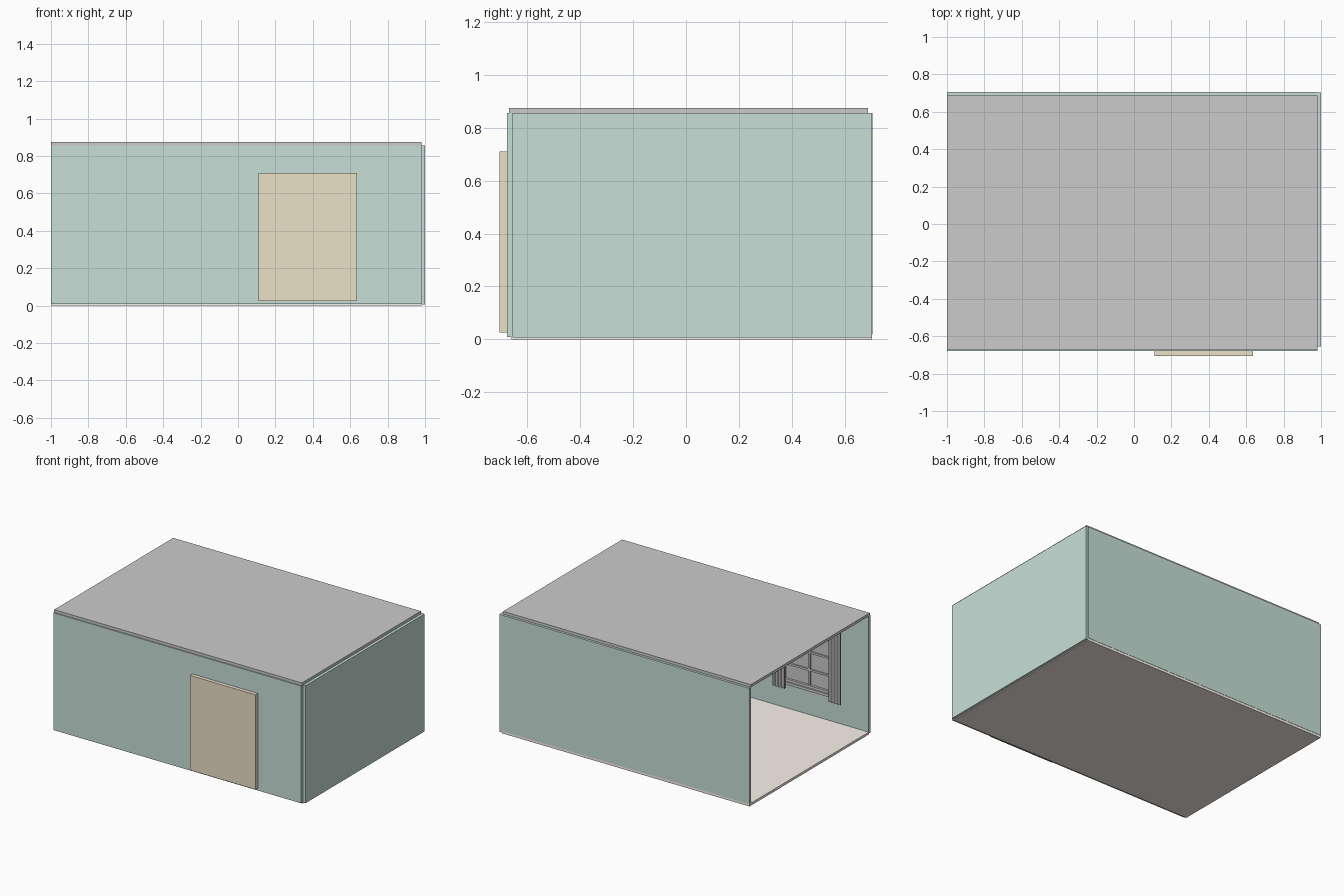
import bpy, bmesh, math

if "Cube" in bpy.data.objects:
    bpy.data.objects.remove(bpy.data.objects["Cube"])


def material(name, rgb):
    m = bpy.data.materials.new(name)
    m.diffuse_color = (*rgb, 1)
    m.use_nodes = True
    m.node_tree.nodes["Principled BSDF"].inputs["Base Color"].default_value = m.diffuse_color
    return m


GREEN = material("wall green", (0.58, 0.74, 0.68))
TAN = material("door tan", (0.84, 0.75, 0.58))
CREAM = material("floor cream", (0.96, 0.90, 0.83))


def add_mesh(name, bm, mat=None):
    bmesh.ops.recalc_face_normals(bm, faces=bm.faces)
    me = bpy.data.meshes.new(name)
    bm.to_mesh(me)
    bm.free()
    ob = bpy.data.objects.new(name, me)
    bpy.context.collection.objects.link(ob)
    if mat:
        me.materials.append(mat)
    return ob


def box(name, x, y, z, mat=None):
    bm = bmesh.new()
    bmesh.ops.create_cube(bm, size=1)
    for v in bm.verts:
        for i, (a, b) in enumerate((x, y, z)):
            v.co[i] = a if v.co[i] < 0 else b
    return add_mesh(name, bm, mat)


# Room shell, open at the left end
box("floor", (-1, 0.98), (-0.66, 0.703), (0, 0.018), CREAM)
box("front_wall", (-1, 0.98), (-0.678, -0.657), (0.008, 0.855), GREEN)
box("back_wall", (-1, 0.98), (0.685, 0.705), (0.018, 0.855), GREEN)
box("right_wall", (0.98, 1), (-0.656, 0.703), (0.006, 0.855), GREEN)
box("ceiling", (-1, 0.98), (-0.67, 0.688), (0.855, 0.875))

# Door slab on the outside of the front wall
box("door", (0.11, 0.635), (-0.705, -0.678), (0.025, 0.71), TAN)

# Window on the inside of the front wall
CX, HALF, Z0, Z1, WALL = -0.535, 0.22, 0.21, 0.735, -0.657
box("window_glass", (CX - HALF, CX + HALF), (WALL, WALL + 0.006), (Z0, Z1))
for side, s in (("left", -1), ("right", 1)):
    a, b = sorted((CX + s * HALF, CX + s * (HALF - 0.03)))
    box("window_stile_" + side, (a, b), (WALL, WALL + 0.022), (Z0, Z1))
box("window_bottom_rail", (CX - HALF, CX + HALF), (WALL, WALL + 0.022), (Z0, Z0 + 0.03))
box("window_top_rail", (CX - HALF, CX + HALF), (WALL, WALL + 0.022), (Z1 - 0.03, Z1))
box("window_sill", (CX - HALF - 0.01, CX + HALF + 0.01), (WALL, WALL + 0.03), (Z0 - 0.008, Z0 + 0.012))
box("window_mullion", (CX - 0.007, CX + 0.007), (WALL, WALL + 0.016), (Z0, Z1))
for i in range(1, 4):
    z = Z0 + 0.01 + i * 0.128
    box(f"window_bar_{i}", (CX - HALF, CX + HALF), (WALL, WALL + 0.015), (z - 0.007, z + 0.007))


# Pleated curtains hanging either side of the window
def curtain(name, x0, x1, z0, z1, pleats=4, steps=8):
    bm = bmesh.new()
    n = pleats * steps
    prev = None
    for i in range(n + 1):
        x = x0 + (x1 - x0) * i / n
        y = -0.622 + 0.010 * math.cos(2 * math.pi * i / steps)
        pair = [bm.verts.new((x, y, z)) for z in (z0, z1)]
        if prev:
            bm.faces.new((prev[0], pair[0], pair[1], prev[1]))
        prev = pair
    ob = add_mesh(name, bm)
    mod = ob.modifiers.new("thickness", "SOLIDIFY")
    mod.thickness = 0.005
    mod.offset = 0


curtain("curtain_left", -0.805, -0.71, 0.175, 0.755)
curtain("curtain_right", -0.36, -0.265, 0.175, 0.755)

# Curtain rod
bm = bmesh.new()
bmesh.ops.create_cone(bm, cap_ends=True, segments=12, radius1=0.008, radius2=0.008, depth=0.58)
rod = add_mesh("curtain_rod", bm)
rod.rotation_euler = (0, math.pi / 2, 0)
rod.location = (CX, -0.622, 0.757)
